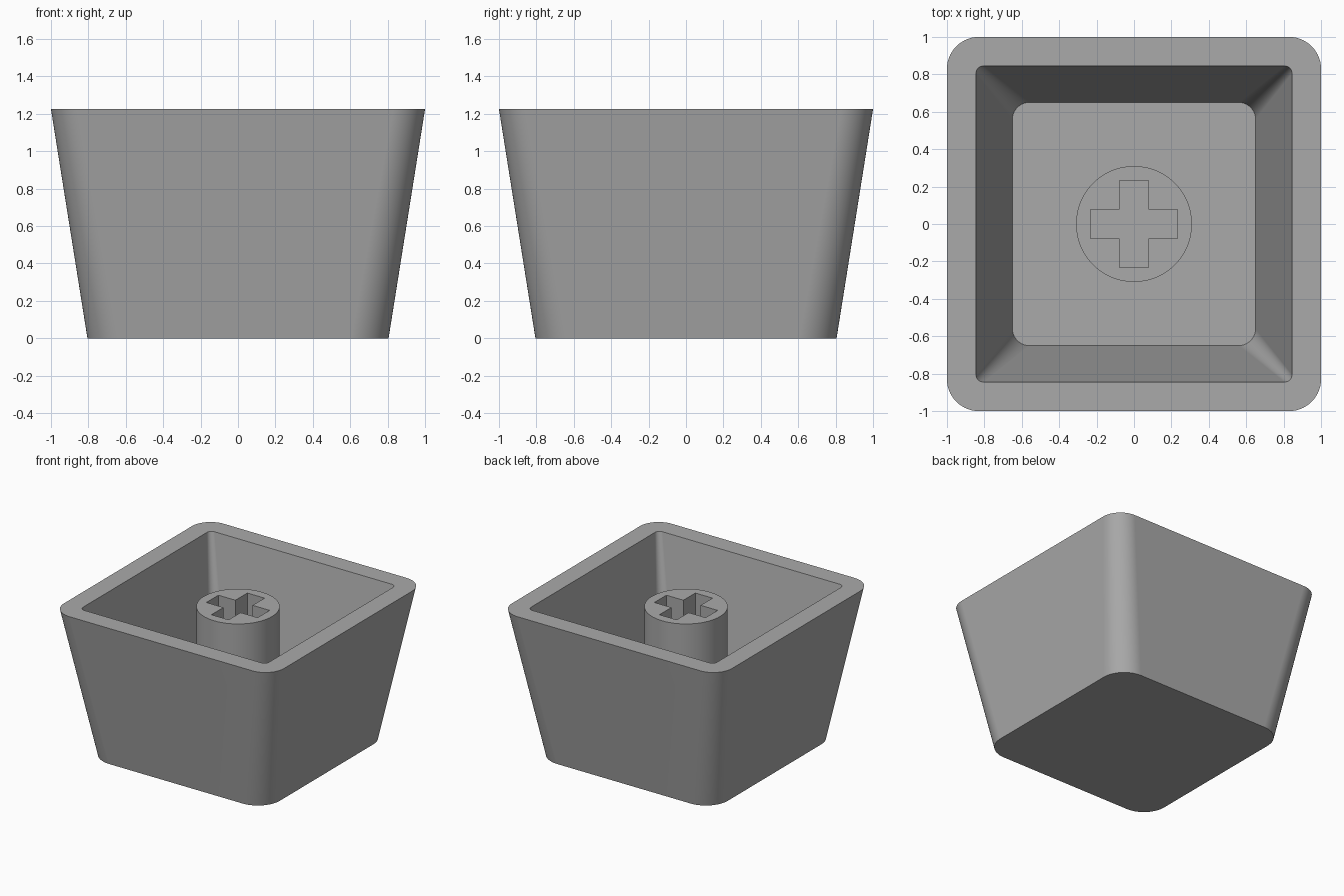
import bpy, bmesh
from math import sin, cos, pi, radians

default = bpy.data.objects.get("Cube")
if default:
    bpy.data.objects.remove(default, do_unlink=True)

HEIGHT, FLOOR, STEM_TOP = 1.225, 0.155, 1.15

grey = bpy.data.materials.new("grey plastic")
grey.use_nodes = True
color = (0.4, 0.4, 0.4, 1)
grey.diffuse_color = color
bsdf = grey.node_tree.nodes["Principled BSDF"]
bsdf.inputs["Base Color"].default_value = color
bsdf.inputs["Roughness"].default_value = 0.6


def finish(bm, name):
    """Turn the bmesh into a smooth object with crisp edges."""
    bmesh.ops.recalc_face_normals(bm, faces=bm.faces)
    mesh = bpy.data.meshes.new(name)
    bm.to_mesh(mesh)
    bm.free()
    mesh.materials.append(grey)
    obj = bpy.data.objects.new(name, mesh)
    bpy.context.collection.objects.link(obj)
    bpy.ops.object.select_all(action='DESELECT')
    obj.select_set(True)
    bpy.context.view_layer.objects.active = obj
    bpy.ops.object.shade_smooth_by_angle(angle=radians(30))
    weighted = obj.modifiers.new("flat sides", 'WEIGHTED_NORMAL')
    weighted.keep_sharp = True
    return obj


def rounded_square(bm, half, radius, z, steps=14):
    """Ring of vertices around a square with round corners."""
    ring = []
    for corner in range(4):
        middle = pi / 4 + corner * pi / 2
        cx = (half - radius) * (1 if cos(middle) > 0 else -1)
        cy = (half - radius) * (1 if sin(middle) > 0 else -1)
        for i in range(steps + 1):
            a = corner * pi / 2 + i / steps * pi / 2
            ring.append(bm.verts.new((cx + radius * cos(a), cy + radius * sin(a), z)))
    return ring


def bridge(bm, a, b):
    for i in range(len(a)):
        j = (i + 1) % len(a)
        bm.faces.new((a[i], a[j], b[j], b[i]))


# Tapered hollow shell: outer base, outer rim, inner rim, inner floor
bm = bmesh.new()
rings = [rounded_square(bm, *r) for r in (
    (0.805, 0.2, 0), (1, 0.17, HEIGHT), (0.845, 0.04, HEIGHT), (0.65, 0.09, FLOOR))]
for lower, upper in zip(rings, rings[1:]):
    bridge(bm, lower, upper)
bm.faces.new(rings[0])
bm.faces.new(rings[-1])
finish(bm, "shell")

# Round stem with a cross-shaped socket down to the floor
bm = bmesh.new()
circle = [(0.31 * cos(i * pi / 32), 0.31 * sin(i * pi / 32)) for i in range(64)]
long, thin = 0.233, 0.078
cross = []
for turn in range(4):
    for x, y in ((long, -thin), (long, thin), (thin, thin)):
        for _ in range(turn):
            x, y = -y, x
        cross.append((x, y))
top_edges = []
for outline in (circle, cross):
    low = [bm.verts.new((x, y, FLOOR)) for x, y in outline]
    high = [bm.verts.new((x, y, STEM_TOP)) for x, y in outline]
    bridge(bm, low, high)
    top_edges += [bm.edges.get((high[i - 1], high[i])) for i in range(len(high))]
bmesh.ops.triangle_fill(bm, edges=top_edges, use_beauty=True, normal=(0, 0, 1))
finish(bm, "stem")
